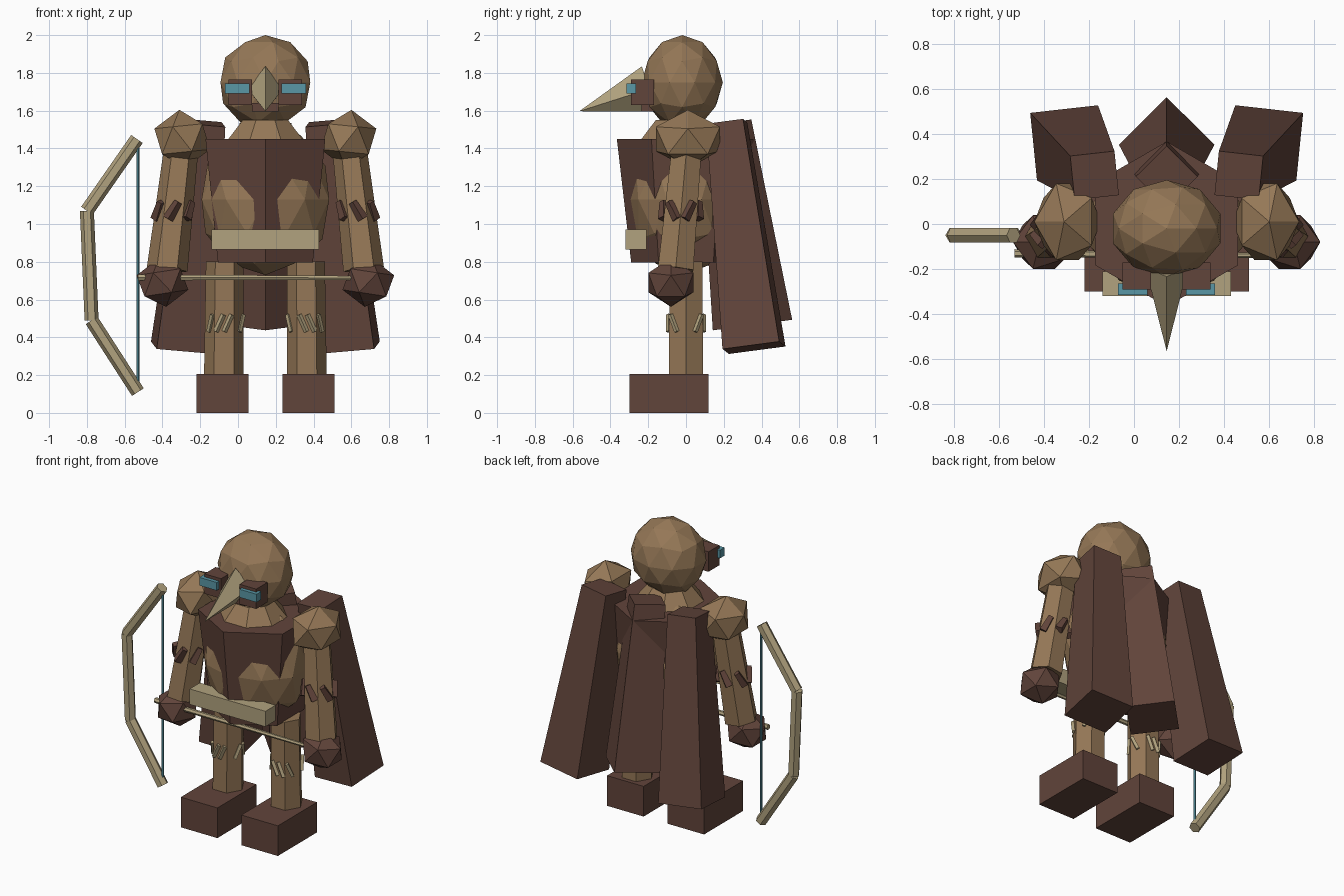
import bpy, bmesh, math
from mathutils import Vector, Matrix

if "Cube" in bpy.data.objects:
    bpy.data.objects.remove(bpy.data.objects["Cube"])


def material(name, rgb):
    m = bpy.data.materials.new(name)
    m.diffuse_color = (*rgb, 1)
    m.use_nodes = True
    m.node_tree.nodes["Principled BSDF"].inputs["Base Color"].default_value = m.diffuse_color
    return m


TAN = material("tan_skin", (0.30, 0.186, 0.094))
BROWN = material("dark_brown", (0.120, 0.058, 0.043))
CREAM = material("cream", (0.44, 0.362, 0.21))
TEAL = material("teal", (0.10, 0.31, 0.38))
CX = 0.145  # body centre line


def finish(name, bm, mat):
    bmesh.ops.recalc_face_normals(bm, faces=bm.faces)
    me = bpy.data.meshes.new(name)
    bm.to_mesh(me)
    bm.free()
    me.materials.append(mat)
    ob = bpy.data.objects.new(name, me)
    bpy.context.collection.objects.link(ob)
    return ob


def box(name, mat, x, y, z):
    """Box from (min, max) ranges."""
    bm = bmesh.new()
    bmesh.ops.create_cube(bm, size=1)
    for v in bm.verts:
        v.co = Vector([(r[0] + r[1]) / 2 + c * (r[1] - r[0]) for c, r in zip(v.co, (x, y, z))])
    return finish(name, bm, mat)


def ball(name, mat, centre, radii, sub=1, tilt=0.0, flip=1):
    """Faceted ellipsoid, flip=-1 mirrors it in x."""
    bm = bmesh.new()
    bmesh.ops.create_icosphere(bm, subdivisions=sub, radius=1)
    rot = Matrix.Rotation(tilt, 3, 'Y')
    for v in bm.verts:
        p = rot @ Vector([c * r for c, r in zip(v.co, radii)])
        v.co = Vector((p.x * flip, p.y, p.z)) + Vector(centre)
    return finish(name, bm, mat)


def taper(name, mat, p0, p1, r0, r1, sides=6, roll=0.0, squash=1.0):
    """Straight tapered prism between two points; r1 = 0 makes a point."""
    p0, p1 = Vector(p0), Vector(p1)
    d = (p1 - p0).normalized()
    ref = Vector((1, 0, 0)) if abs(d.x) < 0.9 else Vector((0, 1, 0))
    u = (ref - d * ref.dot(d)).normalized()
    v = d.cross(u)
    bm = bmesh.new()

    def ring(p, r):
        out = []
        for i in range(sides):
            a = roll + math.tau * i / sides
            out.append(bm.verts.new(p + (u * math.cos(a) * squash + v * math.sin(a)) * r))
        return out
    a = ring(p0, r0)
    bm.faces.new(a)
    if r1 > 0:
        b = ring(p1, r1)
        bm.faces.new(b)
        for i in range(sides):
            j = (i + 1) % sides
            bm.faces.new((a[i], a[j], b[j], b[i]))
    else:
        tip = bm.verts.new(p1)
        for i in range(sides):
            bm.faces.new((a[i], a[(i + 1) % sides], tip))
    return finish(name, bm, mat)


# Head, beak and mouth
ball("head", TAN, (CX, -0.02, 1.75), (0.25, 0.215, 0.25), sub=2)
taper("beak", CREAM, (CX, -0.195, 1.715), (CX, -0.565, 1.597), 0.126, 0, sides=4, squash=0.74)
box("mouth", BROWN, (CX - 0.07, CX + 0.07), (-0.235, -0.15), (1.595, 1.64))

# Torso, collar, tapered vest and belt
ball("torso", TAN, (CX, -0.01, 1.13), (0.355, 0.30, 0.40), sub=2)
taper("collar", TAN, (CX, -0.04, 1.44), (CX, -0.04, 1.55), 0.22, 0.13, sides=8, roll=math.pi / 8)
taper("vest", BROWN, (CX, 0, 0.795), (CX, 0, 1.45), 0.29, 0.366, sides=6, roll=math.pi / 6)
box("belt", CREAM, (CX - 0.285, CX + 0.285), (-0.32, -0.21), (0.865, 0.97))

# Parts repeated on both sides of the body
for s, side in ((-1, "left"), (1, "right")):
    def at(x, y, z):
        return (CX + s * x, y, z)

    def span(a, b):
        return tuple(sorted((CX + s * a, CX + s * b)))

    # Goggles
    box(side + "_eye_socket", BROWN, span(0.07, 0.195), (-0.29, -0.17), (1.63, 1.765))
    box(side + "_lens", TEAL, span(0.085, 0.215), (-0.315, -0.265), (1.69, 1.745))

    # Legs and boots
    taper(side + "_leg", TAN, at(0.22, 0, 0.18), at(0.215, 0, 0.80), 0.105, 0.1)
    box(side + "_boot", BROWN, span(0.09, 0.365), (-0.3, 0.12), (0, 0.205))

    # Slanted slivers round the shins
    for k in range(6):
        a = math.tau * (k + 0.5) / 6
        n = Vector((math.cos(a), math.sin(a), 0))
        t = Vector((-n.y, n.x, 0)) * (1 if n.y < 0 else -1)
        for off in (-0.022, 0.022):
            c = Vector((0.22, 0, 0.475)) + n * 0.093 + t * off
            lo, hi = c + t * 0.02 - Vector((0, 0, 0.045)), c - t * 0.02 + Vector((0, 0, 0.045))
            if abs(n.x) < 0.1 or off < 0:
                taper(side + "_shin_sliver", CREAM, at(*lo), at(*hi), 0.014, 0.014, sides=4)

    # Shoulders, arms and hands
    ball(side + "_shoulder", TAN, at(0.44, 0.01, 1.45), (0.158, 0.2, 0.155), tilt=0.1, flip=s)
    top, low = Vector((0.45, 0.0, 1.36)), Vector((0.52, -0.055, 0.76))
    taper(side + "_arm", TAN, at(*top), at(*low), 0.092, 0.108)
    ball(side + "_hand", BROWN, at(0.545, -0.08, 0.69), (0.145, 0.14, 0.13), tilt=0.15, flip=s)

    # Dark slivers round the forearms
    for k in range(6):
        a = math.tau * (k + 0.5) / 6
        n = Vector((math.cos(a), math.sin(a), 0))
        t = Vector((-n.y, n.x, 0)) * (1 if n.y < 0 else -1)
        c = top.lerp(low, 0.48) + n * 0.092
        lo, hi = c + t * 0.032 - Vector((0, 0, 0.045)), c - t * 0.022 + Vector((0, 0, 0.045))
        taper(side + "_arm_sliver", BROWN, at(*lo), at(*hi), 0.03, 0.022, sides=4)

    # Outer cape panels, splayed outward
    taper(side + "_cape_panel", BROWN, at(0.44, 0.36, 0.345), at(0.32, 0.215, 1.535),
          0.215, 0.14, sides=4, roll=math.pi / 4 - s * 0.1)

# Middle cape panel
taper("middle_cape_panel", BROWN, (CX, 0.352, 0.465), (CX, 0.21, 1.535), 0.212, 0.137, sides=4)

# Arrow held across the body
taper("arrow", CREAM, (-0.53, -0.13, 0.717), (0.63, -0.14, 0.715), 0.018, 0.012)

# Bow limbs and string
bow = [(-0.535, 1.45), (-0.80, 1.07), (-0.775, 0.49), (-0.53, 0.11)]
for (x0, z0), (x1, z1) in zip(bow, bow[1:]):
    taper("bow_limb", CREAM, (x0, -0.05, z0), (x1, -0.05, z1), 0.037, 0.037)
taper("bow_string", TEAL, (-0.53, -0.05, 0.13), (-0.53, -0.05, 1.43), 0.008, 0.008)
